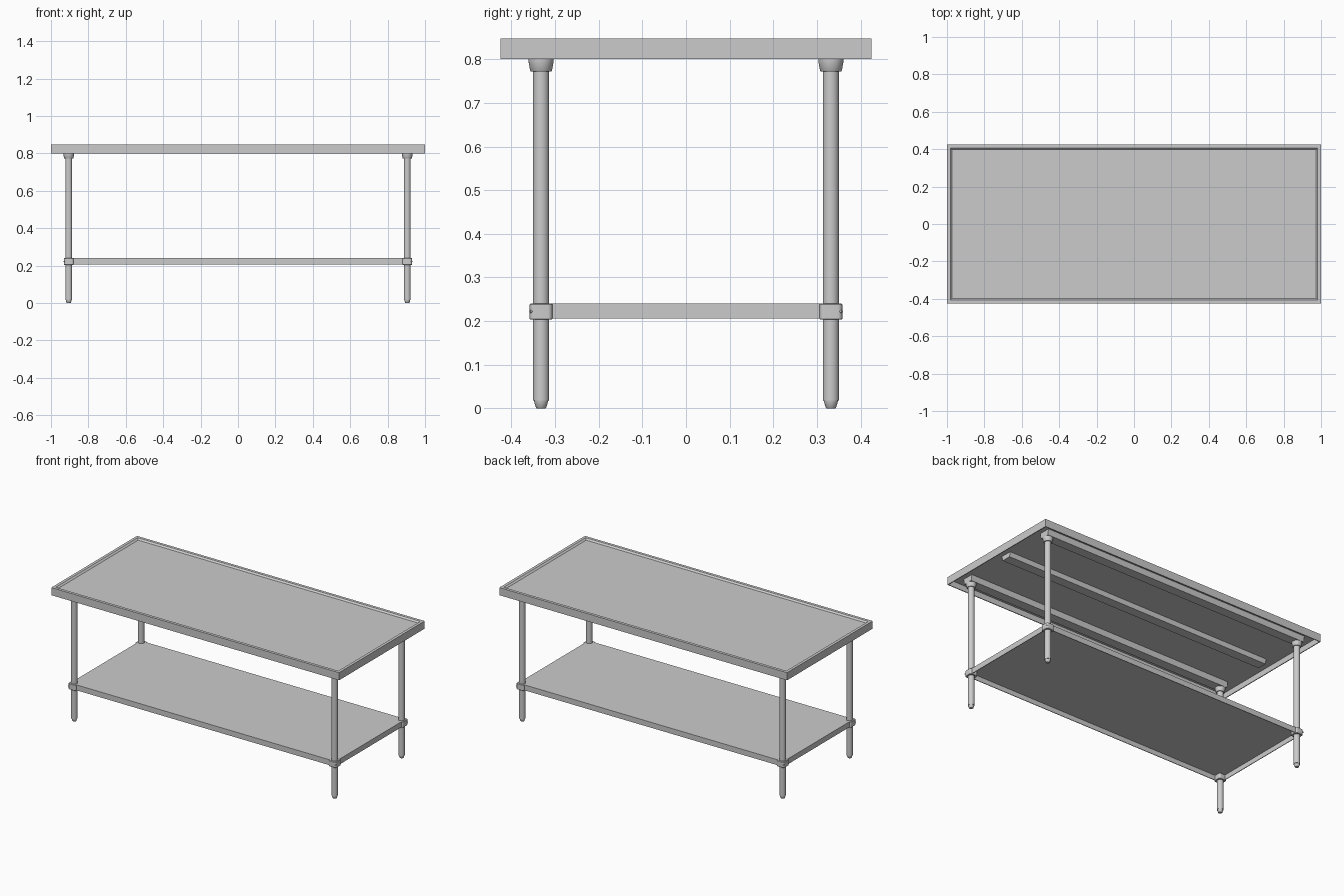
import bpy, bmesh, math
from mathutils import Matrix, Vector

if "Cube" in bpy.data.objects:
    bpy.data.objects.remove(bpy.data.objects["Cube"])

LEG_X, LEG_Y = 0.905, 0.332


def finish(name, bm, smooth=False):
    bmesh.ops.recalc_face_normals(bm, faces=bm.faces[:])
    me = bpy.data.meshes.new(name)
    bm.to_mesh(me)
    bm.free()
    ob = bpy.data.objects.new(name, me)
    bpy.context.collection.objects.link(ob)
    if smooth:
        bpy.ops.object.select_all(action='DESELECT')
        ob.select_set(True)
        bpy.context.view_layer.objects.active = ob
        bpy.ops.object.shade_smooth_by_angle(angle=math.radians(35))
    return ob


def skin(name, rings, smooth=False):
    """Bridge successive point rings and cap both ends."""
    bm = bmesh.new()
    loops = [[bm.verts.new(p) for p in ring] for ring in rings]
    n = len(loops[0])
    for a, b in zip(loops, loops[1:]):
        for i in range(n):
            j = (i + 1) % n
            bm.faces.new((a[i], a[j], b[j], b[i]))
    bm.faces.new(loops[0])
    bm.faces.new(loops[-1])
    return finish(name, bm, smooth)


def rect(hx, hy, z):
    return [(-hx, -hy, z), (hx, -hy, z), (hx, hy, z), (-hx, hy, z)]


def cut_rect(hx, hy, z, c):
    return [(-hx + c, -hy, z), (hx - c, -hy, z), (hx, -hy + c, z), (hx, hy - c, z),
            (hx - c, hy, z), (-hx + c, hy, z), (-hx, hy - c, z), (-hx, -hy + c, z)]


def lathe(name, profile, x, y, n=32):
    return skin(name, [[(x + r * math.cos(2 * math.pi * i / n),
                         y + r * math.sin(2 * math.pi * i / n), z) for i in range(n)]
                       for r, z in profile], True)


# Folded sheet top with a raised marine rim, hollow underneath
skin("table_top", [rect(*p) for p in (
    (0.972, 0.397, 0.839), (0.982, 0.407, 0.848), (1.0, 0.425, 0.848),
    (1.0, 0.425, 0.80), (0.995, 0.42, 0.80), (0.995, 0.42, 0.835))])

# Lower shelf, down-turned edges and clipped corners
skin("lower_shelf", [cut_rect(*p) for p in (
    (0.922, 0.349, 0.24, 0.04), (0.922, 0.349, 0.206, 0.04),
    (0.918, 0.345, 0.206, 0.039), (0.918, 0.345, 0.236, 0.039))])

# Stiffening channels under the top
for name, y, bottom in (("front", -LEG_Y, 0.80), ("middle", 0, 0.806), ("back", LEG_Y, 0.80)):
    section = [(-0.036, 0.836), (-0.03, bottom), (0.03, bottom), (0.036, 0.836)]
    skin(name + "_channel", [[(x, y + dy, z) for dy, z in section] for x in (-0.93, 0.93)])

for sx, side in ((-1, "left"), (1, "right")):
    for sy, end in ((-1, "front"), (1, "back")):
        x, y, tag = sx * LEG_X, sy * LEG_Y, f"{end}_{side}_"
        lathe(tag + "leg", [(0.0185, 0.018), (0.0185, 0.80)], x, y)
        lathe(tag + "foot", [(0.010, 0.0), (0.012, 0.002), (0.0165, 0.0175), (0.0165, 0.021)], x, y)
        lathe(tag + "socket", [(0.0235, 0.772), (0.025, 0.774), (0.029, 0.796), (0.029, 0.80)], x, y)

        # Shelf clamp around the leg
        bm = bmesh.new()
        bmesh.ops.create_cube(bm, size=1, matrix=Matrix.Translation((x, y, 0.2218))
                              @ Matrix.Diagonal((0.052, 0.052, 0.0365, 1)))
        upright = [e for e in bm.edges if abs(e.verts[0].co.z - e.verts[1].co.z) > 0.01]
        bmesh.ops.bevel(bm, geom=upright, offset=0.010, segments=3, affect='EDGES', profile=0.5)
        bmesh.ops.bevel(bm, geom=bm.edges[:], offset=0.0015, segments=1, affect='EDGES')
        finish(tag + "clamp", bm, True)

        # Clamp screw on the outer corner
        bm = bmesh.new()
        d = Vector((sx, sy, 0)).normalized()
        bmesh.ops.create_cone(bm, cap_ends=True, segments=12, radius1=0.004, radius2=0.003, depth=0.012,
                              matrix=Matrix.Translation(Vector((x, y, 0.222)) + d * 0.031)
                              @ d.to_track_quat('Z', 'Y').to_matrix().to_4x4())
        finish(tag + "screw", bm, True)
